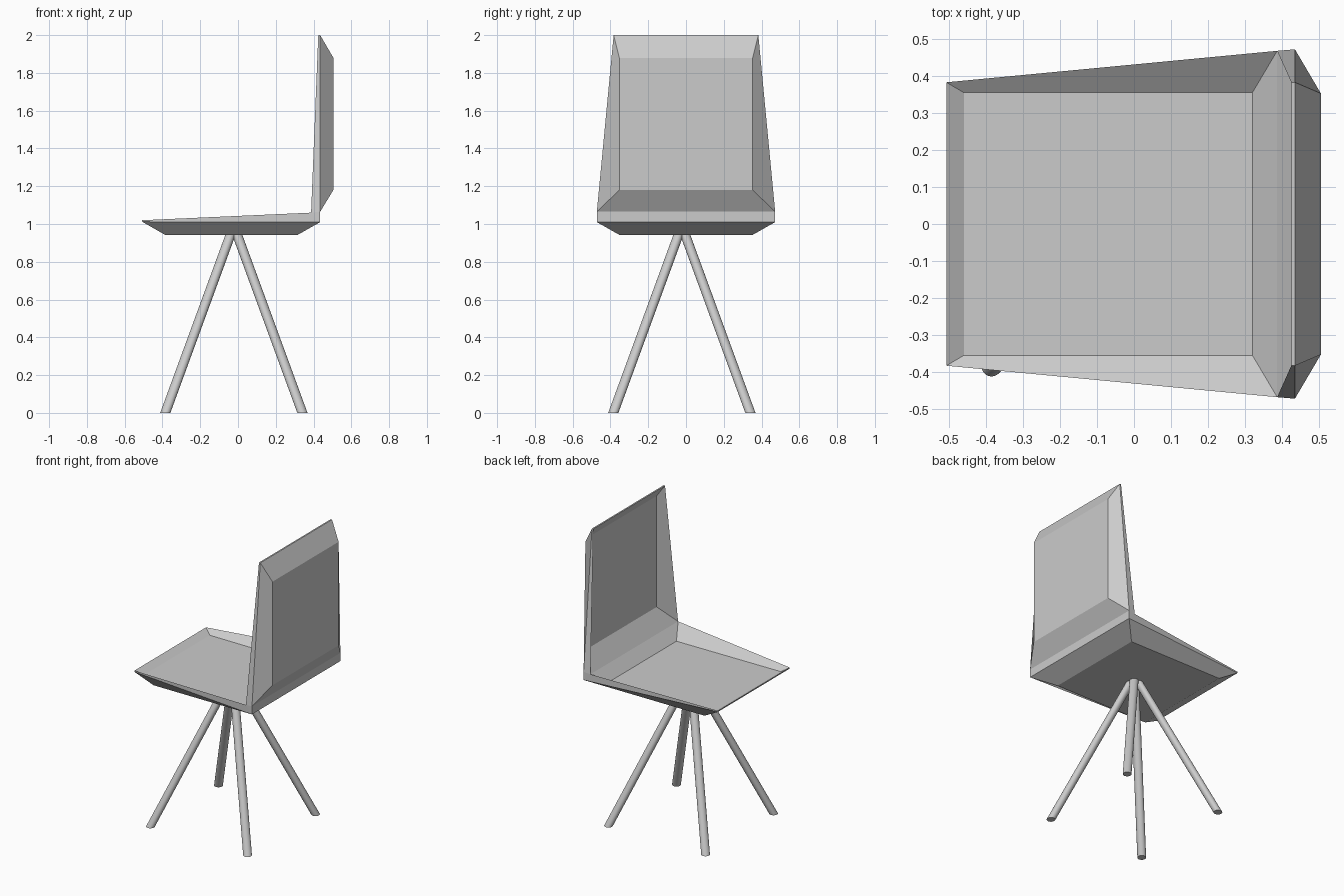
import bpy, bmesh, math

if "Cube" in bpy.data.objects:
    bpy.data.objects.remove(bpy.data.objects["Cube"])

# Half profile of the bucket shell (x, half width, z), running round the closed section
profile = [
    (-0.507, 0.383, 1.02),   # 0 front lip, top
    (-0.46, 0.355, 0.99),    # 1 seat floor front
    (0.32, 0.355, 0.987),    # 2 seat floor rear
    (0.387, 0.468, 1.06),    # 3 inner fold
    (0.467, 0.353, 1.18),    # 4 back panel bottom
    (0.467, 0.353, 1.93),    # 5 back panel top
    (0.425, 0.383, 2.0),     # 6 top lip, front
    (0.435, 0.383, 2.0),     # 7 top lip, rear
    (0.505, 0.353, 1.88),    # 8 rear panel top
    (0.505, 0.353, 1.18),    # 9 rear panel bottom
    (0.435, 0.472, 1.065),   # 10 rear band top
    (0.435, 0.472, 1.01),    # 11 rear band bottom
    (0.315, 0.352, 0.942),   # 12 underside rear
    (-0.385, 0.352, 0.942),  # 13 underside front
    (-0.507, 0.383, 1.012),  # 14 front lip, bottom
]
# Faces closing each side: seat slope, back slope, rear bevel, underside bevel, rim
sides = [(0, 3, 2, 1), (3, 6, 5, 4), (7, 10, 9, 8), (11, 14, 13, 12),
         (0, 14, 11, 3), (3, 10, 7, 6), (3, 11, 10)]


def finish(bm, name):
    bmesh.ops.recalc_face_normals(bm, faces=bm.faces)
    mesh = bpy.data.meshes.new(name)
    bm.to_mesh(mesh)
    bm.free()
    ob = bpy.data.objects.new(name, mesh)
    bpy.context.collection.objects.link(ob)
    return ob


# Seat and backrest shell
bm = bmesh.new()
left = [bm.verts.new((x, -y, z)) for x, y, z in profile]
right = [bm.verts.new((x, y, z)) for x, y, z in profile]
n = len(profile)
for i in range(n):
    j = (i + 1) % n
    bm.faces.new((left[i], left[j], right[j], right[i]))
for f in sides:
    bm.faces.new([left[i] for i in f])
    bm.faces.new([right[i] for i in reversed(f)])
finish(bm, "seat_and_backrest")


# Splayed round legs with level feet
def leg(name, sx, sy):
    hub, spread, r, seg = -0.022, 0.363, 0.027, 24
    bm = bmesh.new()
    rings = []
    for off, z in ((spread, 0.0), (0.017, 0.945)):
        rings.append([bm.verts.new((hub + sx * off + r * math.cos(a),
                                    hub + sy * off + r * math.sin(a), z))
                      for a in (math.tau * k / seg for k in range(seg))])
    lo, hi = rings
    for k in range(seg):
        m = (k + 1) % seg
        bm.faces.new((lo[k], lo[m], hi[m], hi[k])).smooth = True
    bm.faces.new(lo[::-1])
    bm.faces.new(hi)
    ob = finish(bm, name)
    bpy.ops.object.select_all(action='DESELECT')
    ob.select_set(True)
    bpy.context.view_layer.objects.active = ob
    bpy.ops.object.shade_smooth_by_angle()


for sx, xn in ((-1, "front"), (1, "rear")):
    for sy, yn in ((-1, "right"), (1, "left")):
        leg(f"{xn}_{yn}_leg", sx, sy)
